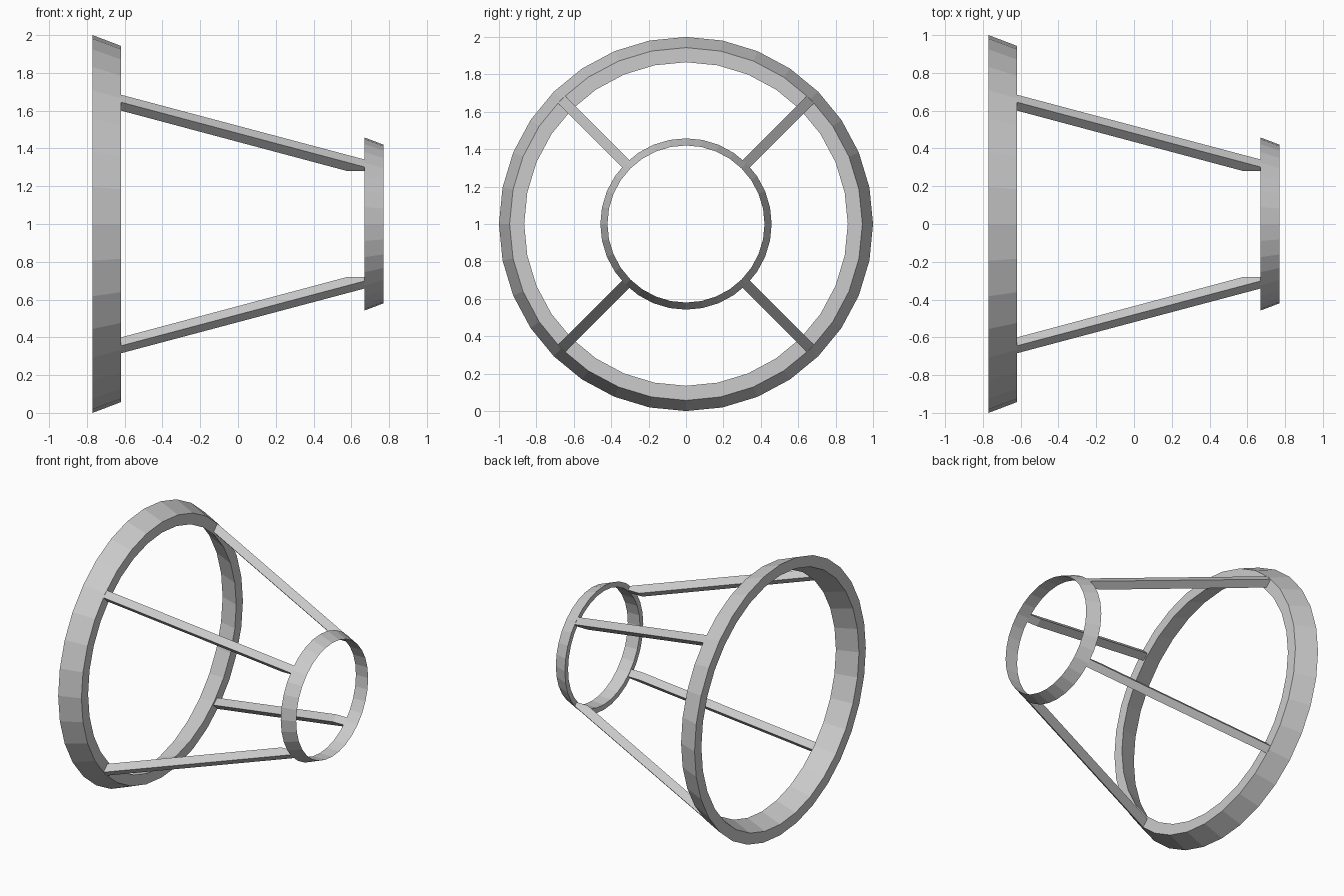
import bpy, bmesh, math
from mathutils import Matrix

if "Cube" in bpy.data.objects:
    bpy.data.objects.remove(bpy.data.objects["Cube"])

grey = bpy.data.materials.new("light_grey")
grey.use_nodes = True
COLOUR = (0.6, 0.6, 0.6, 1)
grey.diffuse_color = COLOUR
grey.node_tree.nodes["Principled BSDF"].inputs["Base Color"].default_value = COLOUR


def finish(bm, name):
    bmesh.ops.recalc_face_normals(bm, faces=bm.faces)
    mesh = bpy.data.meshes.new(name)
    bm.to_mesh(mesh)
    bm.free()
    mesh.materials.append(grey)
    obj = bpy.data.objects.new(name, mesh)
    obj.location.z = 1
    bpy.context.collection.objects.link(obj)
    return obj


def ring(name, profile, sides=32):
    """Sweep a closed (x, radius) profile around the x axis."""
    bm = bmesh.new()
    loops = []
    for i in range(sides):
        a = math.tau * i / sides
        loops.append([bm.verts.new((x, r * math.sin(a), r * math.cos(a))) for x, r in profile])
    n = len(profile)
    for i in range(sides):
        p, q = loops[i], loops[(i + 1) % sides]
        for j in range(n):
            k = (j + 1) % n
            bm.faces.new((p[j], p[k], q[k], q[j]))
    return finish(bm, name)


def strut(name, profile, width, angle):
    """Extrude a side outline (x, radius) across its width, then turn it about x."""
    bm = bmesh.new()
    sides = [[bm.verts.new((x, y, r)) for x, r in profile] for y in (-width / 2, width / 2)]
    for s in sides:
        bm.faces.new(s)
    n = len(profile)
    for j in range(n):
        k = (j + 1) % n
        bm.faces.new((sides[0][j], sides[0][k], sides[1][k], sides[1][j]))
    bm.transform(Matrix.Rotation(angle, 4, 'X'))
    return finish(bm, name)


# Tapered hoops
ring("large_ring", [(-0.77, 1.0), (-0.62, 0.943), (-0.62, 0.865), (-0.77, 0.92)])
ring("small_ring", [(0.67, 0.458), (0.77, 0.42), (0.67, 0.42)])

# Four sloping struts between the hoops
outline = [(-0.62, 0.925), (-0.62, 0.877), (0.58, 0.424), (0.67, 0.424), (0.67, 0.455), (-0.62, 0.94)]
for i, name in enumerate(("upper_back", "lower_back", "lower_front", "upper_front")):
    strut(name + "_strut", outline, 0.056, -math.pi / 4 - i * math.pi / 2)
